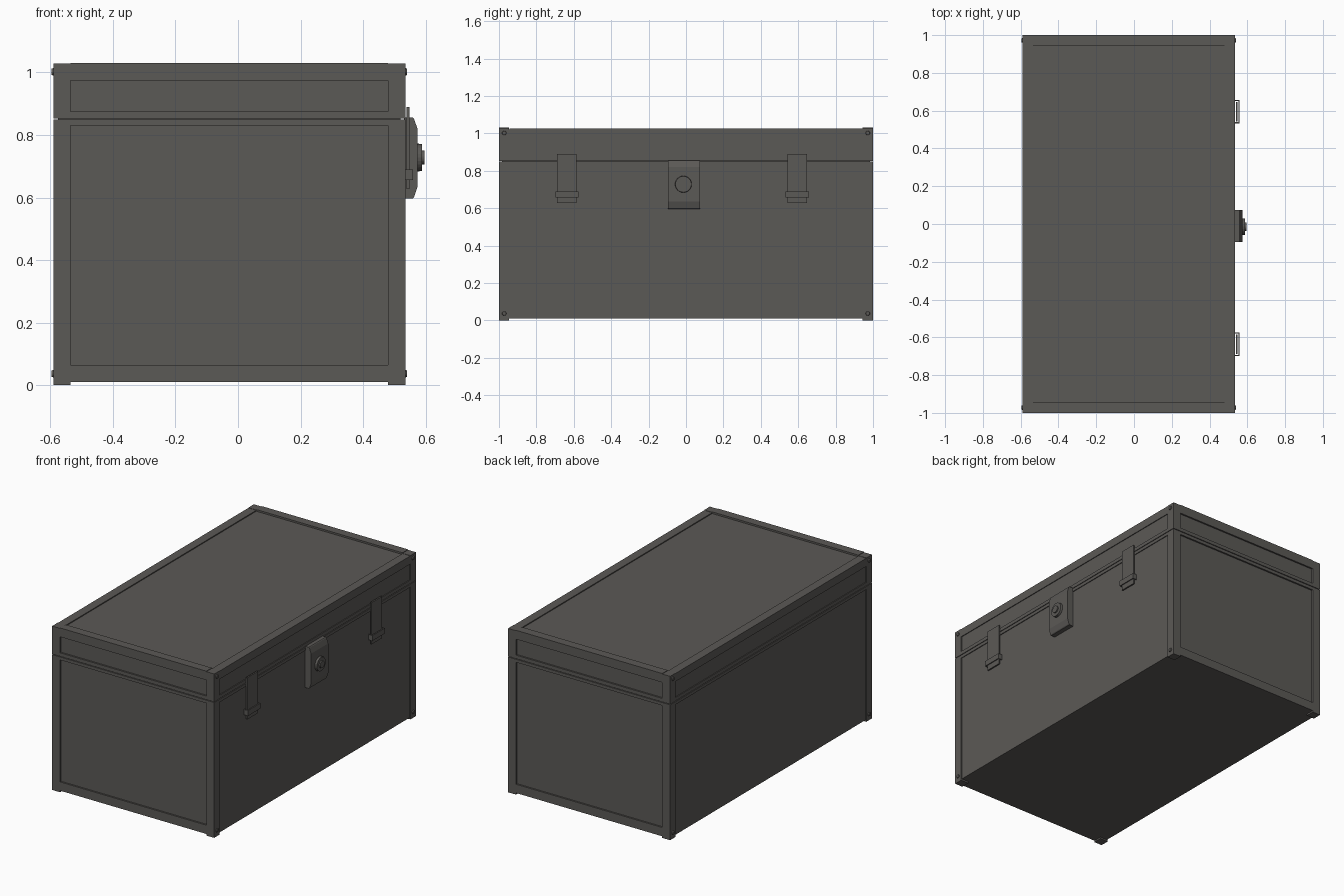
import bpy, bmesh, math
from mathutils import Matrix

if "Cube" in bpy.data.objects:
    bpy.data.objects.remove(bpy.data.objects["Cube"])

mat = bpy.data.materials.new("dark warm grey")
mat.diffuse_color = (0.105, 0.100, 0.093, 1)
mat.use_nodes = True
mat.node_tree.nodes["Principled BSDF"].inputs["Base Color"].default_value = mat.diffuse_color

X0, X1, Y = -0.59, 0.535, 1.0      # outer faces of the chest frame
W = 0.055                          # frame width
XI0, XI1, YI = X0 + W, X1 - W, Y - W


def finish(name, bm):
    bmesh.ops.recalc_face_normals(bm, faces=bm.faces)
    me = bpy.data.meshes.new(name)
    bm.to_mesh(me)
    bm.free()
    me.materials.append(mat)
    ob = bpy.data.objects.new(name, me)
    bpy.context.collection.objects.link(ob)
    return ob


def add_box(bm, x0, x1, y0, y1, z0, z1):
    m = Matrix.Translation(((x0 + x1) / 2, (y0 + y1) / 2, (z0 + z1) / 2)) \
        @ Matrix.Diagonal((x1 - x0, y1 - y0, z1 - z0, 1))
    bmesh.ops.create_cube(bm, size=1, matrix=m)


def boxes(name, *dims):
    bm = bmesh.new()
    for d in dims:
        add_box(bm, *d)
    return finish(name, bm)


def add_disc(bm, x0, x1, y, z, r0, r1, n):
    # cylinder or cone along x, r0 at x0 and r1 at x1
    m = Matrix.Translation(((x0 + x1) / 2, y, z)) @ Matrix.Rotation(math.pi / 2, 4, 'Y')
    bmesh.ops.create_cone(bm, cap_ends=True, segments=n, radius1=r0, radius2=r1,
                          depth=x1 - x0, matrix=m)


# recessed panels of body and lid, with a filler behind the seam
R = 0.005
boxes("body_panels", (X0 + R, X1 - R, -Y + 0.01, Y - 0.01, 0.01, 0.849))
boxes("lid_panels", (X0 + R, X1 - R, -Y + 0.01, Y - 0.01, 0.853, 1.02))
boxes("seam_filler", (X0 + 0.015, X1 - 0.015, -Y + 0.015, Y - 0.015, 0.84, 0.86))

# corner posts with feet, split at the seam
for name, z0, z1 in (("body_corner_posts", 0, 0.849), ("lid_corner_posts", 0.853, 1.028)):
    boxes(name, *[(a, b, c, d, z0, z1)
                  for a, b in ((X0, XI0), (XI1, X1))
                  for c, d in ((-Y, -YI), (YI, Y))])

# rails on the two short ends
for name, rails in (("body_end_rails", ((0.01, 0.065), (0.83, 0.849))),
                    ("lid_end_rails", ((0.853, 0.875), (0.975, 1.031)))):
    boxes(name, *[(XI0, XI1, a, b, z0, z1)
                  for a, b in ((-Y, -YI), (YI, Y)) for z0, z1 in rails])

# rails along the two long sides
for name, rails in (("body_side_rails", ((0.83, 0.849),)),
                    ("lid_side_rails", ((0.853, 0.875), (0.975, 1.026)))):
    boxes(name, *[(a, b, -YI, YI, z0, z1)
                  for a, b in ((X0, XI0), (XI1, X1)) for z0, z1 in rails])

# corner rivets on the long sides
bm = bmesh.new()
for y in (-0.972, 0.972):
    for z in (0.037, 1.002):
        add_disc(bm, X1 - 0.003, X1 + 0.006, y, z, 0.013, 0.010, 12)
        add_disc(bm, X0 - 0.006, X0 + 0.003, y, z, 0.010, 0.013, 12)
finish("corner_rivets", bm)

# lock plate: side profile extruded along y
profile = [(0.53, 0.597), (0.558, 0.597), (0.563, 0.602), (0.574, 0.635),
           (0.574, 0.82), (0.562, 0.853), (0.558, 0.856), (0.53, 0.856)]
bm = bmesh.new()
face = bm.faces.new([bm.verts.new((x, -0.095, z)) for x, z in profile])
ext = bmesh.ops.extrude_face_region(bm, geom=[face])
bmesh.ops.translate(bm, vec=(0, 0.17, 0),
                    verts=[v for v in ext["geom"] if isinstance(v, bmesh.types.BMVert)])
finish("lock_plate", bm)

# lock barrel
bm = bmesh.new()
add_disc(bm, 0.57, 0.588, -0.014, 0.728, 0.045, 0.043, 24)
add_disc(bm, 0.585, 0.596, -0.014, 0.728, 0.022, 0.022, 24)
finish("lock_barrel", bm)

# latch straps, each held by an open loop
for side, y in (("front", -0.637), ("back", 0.595)):
    boxes(side + "_latch_strap", (0.539, 0.548, y - 0.052, y + 0.052, 0.628, 0.89))
    boxes(side + "_latch_loop",
          (0.553, 0.559, y - 0.062, y + 0.062, 0.656, 0.69),
          (0.531, 0.553, y - 0.062, y - 0.056, 0.656, 0.69),
          (0.531, 0.553, y + 0.056, y + 0.062, 0.656, 0.69))
